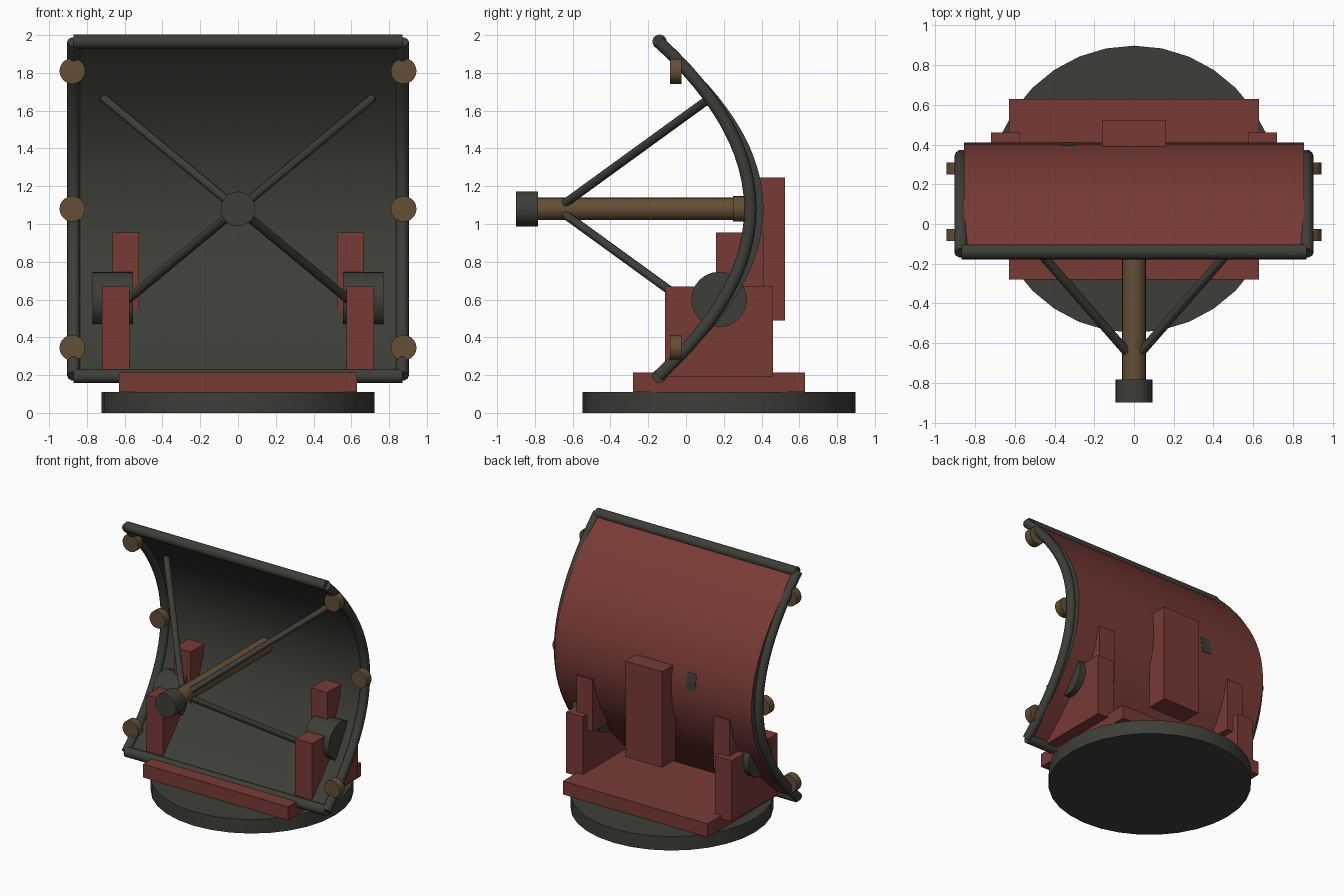
import bpy, bmesh, math
from mathutils import Vector

if "Cube" in bpy.data.objects:
    bpy.data.objects.remove(bpy.data.objects["Cube"])


def material(name, colour):
    m = bpy.data.materials.new(name)
    m.use_nodes = True
    m.diffuse_color = (*colour, 1)
    m.node_tree.nodes["Principled BSDF"].inputs["Base Color"].default_value = (*colour, 1)
    return m


RED = material("rust red", (0.19, 0.043, 0.036))
DARK = material("dark olive grey", (0.048, 0.048, 0.04))
BROWN = material("bronze brown", (0.125, 0.078, 0.036))


def finish(obj, name, mat, smooth=True):
    obj.name = name
    obj.data.materials.append(mat)
    if smooth:
        bpy.ops.object.select_all(action='DESELECT')
        obj.select_set(True)
        bpy.context.view_layer.objects.active = obj
        bpy.ops.object.shade_smooth_by_angle(angle=math.radians(30))
    return obj


def box(name, mat, x, y, z):
    """Box from its (low, high) extents."""
    mid = [sum(r) / 2 for r in (x, y, z)]
    bpy.ops.mesh.primitive_cube_add(size=1, location=mid)
    obj = bpy.context.object
    size = [r[1] - r[0] for r in (x, y, z)]
    for v in obj.data.vertices:
        v.co = [c * s for c, s in zip(v.co, size)]
    return finish(obj, name, mat, False)


def rod(name, mat, a, b, radius, sides=20):
    """Cylinder between two points."""
    a, b = Vector(a), Vector(b)
    bpy.ops.mesh.primitive_cylinder_add(vertices=sides, radius=radius,
                                        depth=(b - a).length, location=(a + b) / 2)
    obj = bpy.context.object
    obj.rotation_euler = (b - a).to_track_quat('Z', 'Y').to_euler()
    return finish(obj, name, mat)


MID = 1.08     # height of the reflector axis
HALF = 0.885   # half height of the reflector


def inner_y(z):
    return 0.34 - 0.62 * (z - MID) ** 2


def outer_y(z):
    return 0.41 - 0.68 * (z - MID) ** 2


def curved_panel(name, mat, x, z, front, back, steps):
    """Slab curved in side profile, closed on all sides."""
    bm = bmesh.new()
    rows = []
    for i in range(steps + 1):
        h = z[0] + (z[1] - z[0]) * i / steps
        corners = ((x[0], front), (x[1], front), (x[1], back), (x[0], back))
        rows.append([bm.verts.new((px, f(h), h)) for px, f in corners])
    for low, high in zip(rows, rows[1:]):
        for k in range(4):
            n = (k + 1) % 4
            bm.faces.new((low[k], low[n], high[n], high[k]))
    bm.faces.new(rows[0][::-1])
    bm.faces.new(rows[-1])
    bmesh.ops.recalc_face_normals(bm, faces=bm.faces)
    mesh = bpy.data.meshes.new(name)
    bm.to_mesh(mesh)
    bm.free()
    obj = bpy.data.objects.new(name, mesh)
    bpy.context.collection.objects.link(obj)
    return finish(obj, name, mat)


# Turntable and base plate
rod("turntable", DARK, (0, 0.175, 0), (0, 0.175, 0.11), 0.723, 32)
box("base_plate", RED, (-0.63, 0.63), (-0.28, 0.63), (0.11, 0.215))
box("rear_column", RED, (-0.16, 0.16), (0.36, 0.525), (0.49, 1.245))

# Reflector: dark in front, red behind
dish = curved_panel("reflector", DARK, (-0.855, 0.855), (MID - 0.87, MID + 0.87),
                    inner_y, outer_y, 32)
dish.data.materials.append(RED)
for face in dish.data.polygons:
    if face.normal.y > 0.3:
        face.material_index = 1
curved_panel("back_patch", DARK, (-0.37, -0.29), (1.1, 1.23),
             lambda z: outer_y(z) - 0.003, lambda z: outer_y(z) + 0.003, 6)

# Top and bottom rim bars
for label, z in (("top", MID + HALF), ("bottom", MID - HALF)):
    rod(label + "_rim_bar", DARK, (-0.87, -0.14, z), (0.87, -0.14, z), 0.038, 16)

for side, s in (("left", 1), ("right", -1)):
    # Curved side rim
    curve = bpy.data.curves.new(side + "_rim", 'CURVE')
    curve.dimensions = '3D'
    curve.bevel_depth = 0.034
    curve.bevel_resolution = 3
    curve.use_fill_caps = True
    spline = curve.splines.new('POLY')
    count = 25
    spline.points.add(count - 1)
    for i, p in enumerate(spline.points):
        z = MID - HALF + 2 * HALF * i / (count - 1)
        p.co = (s * 0.87, inner_y(z), z, 1)
    obj = bpy.data.objects.new(side + "_rim", curve)
    bpy.context.collection.objects.link(obj)
    curve.materials.append(DARK)

    # Round clamps along the rim
    for label, z, y in (("upper", 1.81, -0.085), ("middle", MID, 0.25), ("lower", 0.345, -0.085)):
        rod(f"{side}_{label}_clamp", BROWN, (s * 0.877, y, z), (s * 0.877, y + 0.06, z), 0.068)

    # Yoke arm, pivot drum and bracket
    def span(a, b):
        return sorted((s * a, s * b))
    box(side + "_yoke_arm", RED, span(0.575, 0.72), (-0.11, 0.46), (0.19, 0.67))
    box(side + "_bracket", RED, span(0.525, 0.665), (0.16, 0.41), (0.545, 0.955))
    rod(side + "_pivot_drum", DARK, (s * 0.555, 0.175, 0.6), (s * 0.77, 0.175, 0.6), 0.147, 24)

    # Struts from the feed boom to the reflector
    for label, up in (("upper", 1), ("lower", -1)):
        rod(f"{side}_{label}_strut", DARK, (s * 0.04, -0.64, MID + up * 0.03),
            (s * 0.71, 0.125, MID + up * 0.585), 0.023, 12)

# Feed boom and its head
rod("feed_boom", BROWN, (0, -0.8, MID), (0, 0.35, MID), 0.06)
rod("feed_head", DARK, (0, -0.9, MID), (0, -0.783, MID), 0.092)
